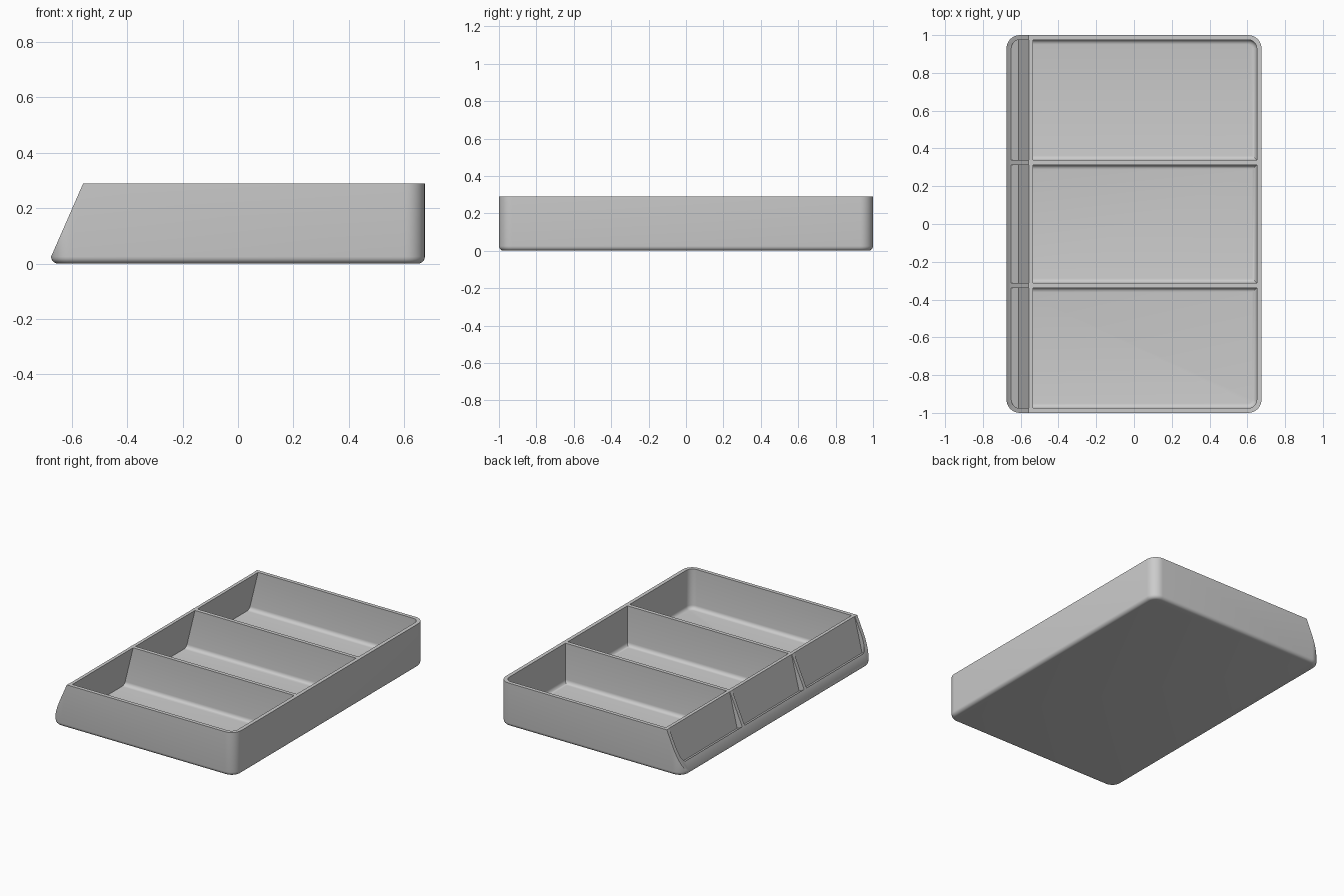
import bpy, bmesh, math
from mathutils import Vector

if "Cube" in bpy.data.objects:
    bpy.data.objects.remove(bpy.data.objects["Cube"], do_unlink=True)

HX, HY, H = 0.675, 1.0, 0.29      # half width, half length, height
WALL, RADIUS, FILLET = 0.025, 0.07, 0.025

grey = bpy.data.materials.new("plain_grey")
grey.use_nodes = True
grey.diffuse_color = (0.6, 0.6, 0.6, 1)
grey.node_tree.nodes["Principled BSDF"].inputs["Base Color"].default_value = (0.6, 0.6, 0.6, 1)


def outline(x0, x1, y0, y1, radii, steps=8):
    """Rectangle with its own radius at each corner, counter-clockwise from +x +y."""
    points = []
    corners = [(x1, y1), (x0, y1), (x0, y0), (x1, y0)]
    signs = [(1, 1), (-1, 1), (-1, -1), (1, -1)]
    for i, ((cx, cy), (sx, sy), r) in enumerate(zip(corners, signs, radii)):
        if r == 0:
            points.append((cx, cy))
            continue
        for k in range(steps + 1):
            a = math.pi / 2 * (i + k / steps)
            points.append((cx - sx * r + r * math.cos(a), cy - sy * r + r * math.sin(a)))
    return points


def solid(name, points, z0, z1, fillet=0.0, planes=()):
    """Extruded outline, bottom edge rounded, then trimmed by (point, outward normal) planes."""
    bm = bmesh.new()
    base = bm.faces.new([bm.verts.new((x, y, z0)) for x, y in points])
    top = bmesh.ops.extrude_face_region(bm, geom=[base])["geom"]
    bmesh.ops.translate(bm, vec=(0, 0, z1 - z0),
                        verts=[g for g in top if isinstance(g, bmesh.types.BMVert)])
    bmesh.ops.recalc_face_normals(bm, faces=bm.faces)
    if fillet:
        low = [e for e in bm.edges if all(abs(v.co.z - z0) < 1e-5 for v in e.verts)]
        bmesh.ops.bevel(bm, geom=low, offset=fillet, segments=5, profile=0.5, affect='EDGES')
    for co, no in planes:
        bmesh.ops.bisect_plane(bm, geom=bm.verts[:] + bm.edges[:] + bm.faces[:],
                               plane_co=co, plane_no=no, clear_outer=True)
        bmesh.ops.holes_fill(bm, edges=[e for e in bm.edges if e.is_boundary])
    bmesh.ops.recalc_face_normals(bm, faces=bm.faces)
    mesh = bpy.data.meshes.new(name)
    bm.to_mesh(mesh)
    bm.free()
    mesh.materials.append(grey)
    obj = bpy.data.objects.new(name, mesh)
    bpy.context.collection.objects.link(obj)
    return obj


def cut(target, cutter):
    mod = target.modifiers.new("cut", 'BOOLEAN')
    mod.operation, mod.solver, mod.object = 'DIFFERENCE', 'EXACT', cutter
    bpy.context.view_layer.objects.active = target
    bpy.ops.object.modifier_apply(modifier=mod.name)
    bpy.data.objects.remove(cutter, do_unlink=True)


# Tray body with a sloping end
slope_top = Vector((-0.559, 0, H))
slope_dir = Vector((0.116, 0, 0.265)).normalized()
slope_out = Vector((-slope_dir.z, 0, slope_dir.x))
tray = solid("tray", outline(-HX, HX, -HY, HY, [RADIUS] * 4), 0, H, FILLET,
             [(slope_top, slope_out)])

# Three compartments, each with a shallow label pocket on the sloping end
panel_dir = Vector((0.055, 0, 0.226)).normalized()
panel_out = Vector((-panel_dir.z, 0, panel_dir.x))
panel_top = Vector((-0.557, 0, H))
inner_top = Vector((-0.535, 0, H))
ledge_edge = Vector((-HX + WALL, 0, 0.078))
inner_r = RADIUS - WALL
divider = 0.325
bays = [(-HY + WALL, -divider - WALL / 2, -1),
        (-divider + WALL / 2, divider - WALL / 2, 0),
        (divider + WALL / 2, HY - WALL, 1)]
for y0, y1, side in bays:
    r_back = inner_r if side > 0 else 0
    r_front = inner_r if side < 0 else 0
    bay = solid("compartment_cutter",
                outline(-0.8, HX - WALL, y0, y1, [r_back, 0, 0, r_front]),
                WALL, H + 0.06, FILLET, [(inner_top, panel_out)])
    cut(tray, bay)
    pocket = solid("label_pocket_cutter",
                   outline(-HX + WALL, -0.5, y0, y1, [0, r_back, r_front, 0]),
                   0.01, H + 0.06, 0,
                   [(panel_top, -panel_out), (ledge_edge, -slope_dir)])
    cut(tray, pocket)

# Smooth fillets, sharp rims
bpy.ops.object.select_all(action='DESELECT')
tray.select_set(True)
bpy.context.view_layer.objects.active = tray
bpy.ops.object.shade_smooth_by_angle(angle=math.radians(30))
